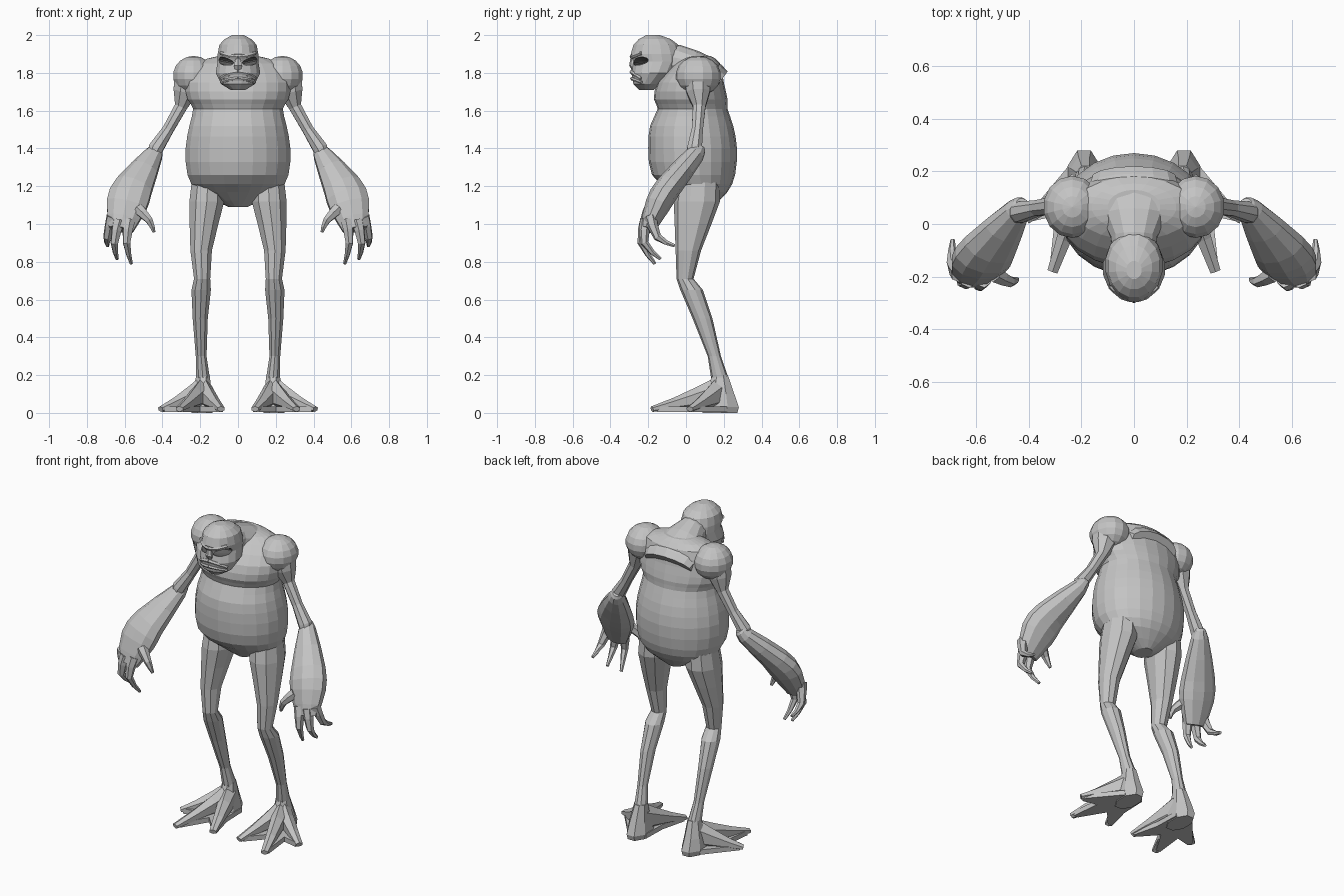
import bpy, bmesh, math
from mathutils import Vector

cube = bpy.data.objects.get("Cube")
if cube:
    bpy.data.objects.remove(cube)


def material(name, grey):
    mat = bpy.data.materials.new(name)
    mat.use_nodes = True
    colour = (grey, grey, grey, 1)
    mat.diffuse_color = colour
    mat.node_tree.nodes["Principled BSDF"].inputs["Base Color"].default_value = colour
    return mat


SKIN = material("grey skin", .55)
DARK = material("dark eye socket", .12)


def finish(name, bm, mirror, mat=SKIN):
    bmesh.ops.recalc_face_normals(bm, faces=bm.faces)
    mesh = bpy.data.meshes.new(name)
    bm.to_mesh(mesh)
    bm.free()
    mesh.materials.append(mat)
    obj = bpy.data.objects.new(name, mesh)
    bpy.context.collection.objects.link(obj)
    if mirror:
        obj.modifiers.new("mirror", 'MIRROR').use_mirror_merge = False
    return obj


def skin(name, loops, mirror):
    """Join equal point loops with faces and cap both ends."""
    bm = bmesh.new()
    loops = [[bm.verts.new(point) for point in loop] for loop in loops]
    for low, high in zip(loops, loops[1:]):
        for i in range(len(low)):
            bm.faces.new((low[i - 1], low[i], high[i], high[i - 1]))
    bm.faces.new(loops[0])
    bm.faces.new(loops[-1])
    return finish(name, bm, mirror)


def level(z, front, back, wide, x=0):
    """A level ring given by its front and back."""
    return [x, (front + back) / 2, z, wide, (back - front) / 2]


def node(x, y, z, wide, deep=None):
    """A ring on a path given by its centre."""
    return [x, y, z, wide, deep or wide]


def refine(rows, steps):
    """Add rings between the given ones along a smooth spline."""
    padded = [rows[0], *rows, rows[-1]]
    result = []
    for quad in zip(padded, padded[1:], padded[2:], padded[3:]):
        for step in range(steps):
            t = step / steps
            result.append([b + t * ((c - a) + t * ((2 * a - 5 * b + 4 * c - d)
                           + t * (3 * (b - c) + d - a))) / 2
                           for a, b, c, d in zip(*quad)])
    return result + [rows[-1]]


def loft(name, rows, sides=8, steps=1, hint=None, mirror=True):
    """Oval rings: level without a hint, else square to the path, wide along the hint."""
    rows = refine(rows, steps)
    centres = [Vector(row[:3]) for row in rows]
    loops = []
    for i, (centre, row) in enumerate(zip(centres, rows)):
        across, depth = Vector((1, 0, 0)), Vector((0, 1, 0))
        if hint:
            ahead = centres[min(i + 1, len(rows) - 1)] - centres[max(i - 1, 0)]
            ahead.normalize()
            across = Vector(hint) - ahead * ahead.dot(Vector(hint))
            across.normalize()
            depth = ahead.cross(across)
        angles = [math.tau * (k + .5) / sides for k in range(sides)]
        loops.append([centre + across * row[3] * math.cos(a) + depth * row[4] * math.sin(a)
                      for a in angles])
    return skin(name, loops, mirror)


def ball(name, centre, radii, mat=SKIN, tilt=0):
    bm = bmesh.new()
    bmesh.ops.create_uvsphere(bm, u_segments=14, v_segments=9, radius=1)
    for vert in bm.verts:
        spot = Vector([c * r for c, r in zip(vert.co, radii)])
        spot.z += spot.x * tilt
        vert.co = spot + Vector(centre)
    return finish(name, bm, True, mat)


SIDEWAYS, UPWARD = (1, 0, 0), (0, 0, 1)

# Torso with a heavy belly and a chest crease
loft("torso", [
    level(z=1.09, front=.02, back=.14, wide=.05),
    level(z=1.17, front=-.08, back=.22, wide=.21),
    level(z=1.26, front=-.18, back=.26, wide=.27),
    level(z=1.4, front=-.2, back=.27, wide=.28),
    level(z=1.52, front=-.19, back=.25, wide=.26),
    level(z=1.61, front=-.15, back=.22, wide=.24),
    level(z=1.66, front=-.17, back=.22, wide=.27),
    level(z=1.75, front=-.15, back=.2, wide=.28),
    level(z=1.85, front=-.06, back=.18, wide=.23),
    level(z=1.89, front=0, back=.13, wide=.1),
], sides=22, steps=2, mirror=False)

# Neck hump from the skull down to the upper back
loft("neck", [
    node(x=0, y=-.15, z=1.86, wide=.09),
    node(x=0, y=-.05, z=1.86, wide=.09),
    node(x=0, y=.1, z=1.8, wide=.17, deep=.09),
    node(x=0, y=.18, z=1.75, wide=.16, deep=.07),
], sides=14, steps=2, hint=SIDEWAYS, mirror=False)

# Head
head = loft("head", [
    level(z=1.71, front=-.25, back=-.17, wide=.04),
    level(z=1.74, front=-.28, back=-.13, wide=.09),
    level(z=1.8, front=-.29, back=-.05, wide=.12),
    level(z=1.86, front=-.28, back=-.02, wide=.11),
    level(z=1.9, front=-.295, back=-.02, wide=.11),
    level(z=1.95, front=-.28, back=-.04, wide=.1),
    level(z=1.98, front=-.25, back=-.08, wide=.07),
    level(z=2, front=-.21, back=-.14, wide=.03),
], sides=16, mirror=False)

# Slanted eye sockets that meet behind the nose
cutter = ball("socket_cutter", (.064, -.24, 1.86), (.066, .05, .021), DARK, tilt=.2)
cutter.hide_render = True
cutter.hide_viewport = True
head.data.materials.append(DARK)
cut = head.modifiers.new("sockets", 'BOOLEAN')
cut.operation = 'DIFFERENCE'
cut.solver = 'EXACT'
cut.use_self = True
cut.material_mode = 'TRANSFER'
cut.object = cutter


def face_ridge(name, z, rise, thick):
    """A ridge that follows the curve of the face from the middle outward."""
    rows = []
    for t in (0, .5, 1):
        x = .09 * t
        y = -.17 - .115 * math.sqrt(1 - (x / .11) ** 2)
        rows.append(node(x, y, z + rise * t * t, thick * (1 - t / 4)))
    loft(name, rows, sides=6, steps=2, hint=UPWARD)


# Scowling brows, drooping lips and flat nose
face_ridge("brow", z=1.885, rise=.02, thick=.014)
face_ridge("upper_lip", z=1.805, rise=-.035, thick=.014)
face_ridge("lower_lip", z=1.77, rise=-.02, thick=.011)
loft("nose", [
    node(x=0, y=-.28, z=1.88, wide=.014),
    node(x=0, y=-.285, z=1.84, wide=.024, deep=.016),
    node(x=0, y=-.275, z=1.815, wide=.02, deep=.01),
], sides=6, hint=SIDEWAYS, mirror=False)

# Shoulders and arms
ball("shoulder", (.235, .065, 1.785), (.112, .12, .105))
loft("upper_arm", [
    node(x=.26, y=.06, z=1.8, wide=.08),
    node(x=.28, y=.065, z=1.7, wide=.068),
    node(x=.303, y=.07, z=1.62, wide=.036),
    node(x=.37, y=.06, z=1.5, wide=.032),
    node(x=.435, y=.045, z=1.4, wide=.042),
    node(x=.45, y=.035, z=1.36, wide=.035),
], hint=SIDEWAYS)
loft("forearm", [
    node(x=.425, y=.075, z=1.41, wide=.025),
    node(x=.445, y=.05, z=1.37, wide=.05),
    node(x=.55, y=-.09, z=1.2, wide=.105, deep=.07),
    node(x=.59, y=-.15, z=1.1, wide=.112, deep=.067),
    node(x=.62, y=-.205, z=.97, wide=.068, deep=.04),
], sides=10, steps=2, hint=SIDEWAYS)


def finger(name, *path):
    """A tapering hooked finger through a few points."""
    rows = [node(*point, wide=.034 - .025 * i / (len(path) - 1))
            for i, point in enumerate(path)]
    loft(name, rows, sides=6, steps=2, hint=(.6, .8, 0))


# Hooked fingers and thumb
finger("inner_finger", (.575, -.21, 1.02), (.59, -.235, .9), (.565, -.165, .79))
finger("middle_finger", (.63, -.21, 1.02), (.655, -.22, .9), (.64, -.135, .815))
finger("outer_finger", (.665, -.19, 1.04), (.693, -.15, .93), (.69, -.06, .885))
finger("thumb", (.53, -.19, 1.08), (.47, -.22, 1.02), (.445, -.21, .957))

# Legs
loft("leg", [
    level(x=.185, z=.17, front=.135, back=.23, wide=.04),
    level(x=.195, z=.3, front=.115, back=.185, wide=.03),
    level(x=.2, z=.5, front=.035, back=.14, wide=.042),
    level(x=.195, z=.65, front=-.03, back=.09, wide=.054),
    level(x=.19, z=.71, front=-.05, back=.04, wide=.045),
    level(x=.195, z=.86, front=-.055, back=.08, wide=.06),
    level(x=.18, z=1, front=-.06, back=.135, wide=.08),
    level(x=.165, z=1.12, front=-.065, back=.18, wide=.097),
    level(x=.16, z=1.22, front=-.05, back=.18, wide=.09),
], sides=10)

# Heel
loft("heel", [
    level(x=.19, z=0, front=.08, back=.28, wide=.06),
    level(x=.19, z=.03, front=.07, back=.288, wide=.068),
    level(x=.19, z=.1, front=.1, back=.262, wide=.056),
    level(x=.185, z=.2, front=.135, back=.225, wide=.038),
])

# Three splayed toes sloping down from the ankle
ankle = Vector((.185, .175, .105))
for name, tip in {"inner_toe": (.09, -.12, .02), "middle_toe": (.31, -.18, .02),
                  "outer_toe": (.41, .02, .02)}.items():
    run = Vector(tip) - ankle
    rows = [node(*(ankle + run * t), wide=.05 - .027 * t, deep=.015 + .07 * (1 - t) ** 1.3)
            for t in (0, .3, .65, 1)]
    loft(name, rows, sides=6, hint=(run.y, -run.x, 0))

# Webbed sole between the toes
outline = [(.125, .22), (.12, .06), (.08, -.1), (.11, -.1), (.2, 0), (.29, -.15),
           (.32, -.15), (.3, .03), (.39, .01), (.4, .04), (.25, .22)]
skin("sole", [[(x, y, z) for x, y in outline] for z in (.005, .035)], mirror=True)
